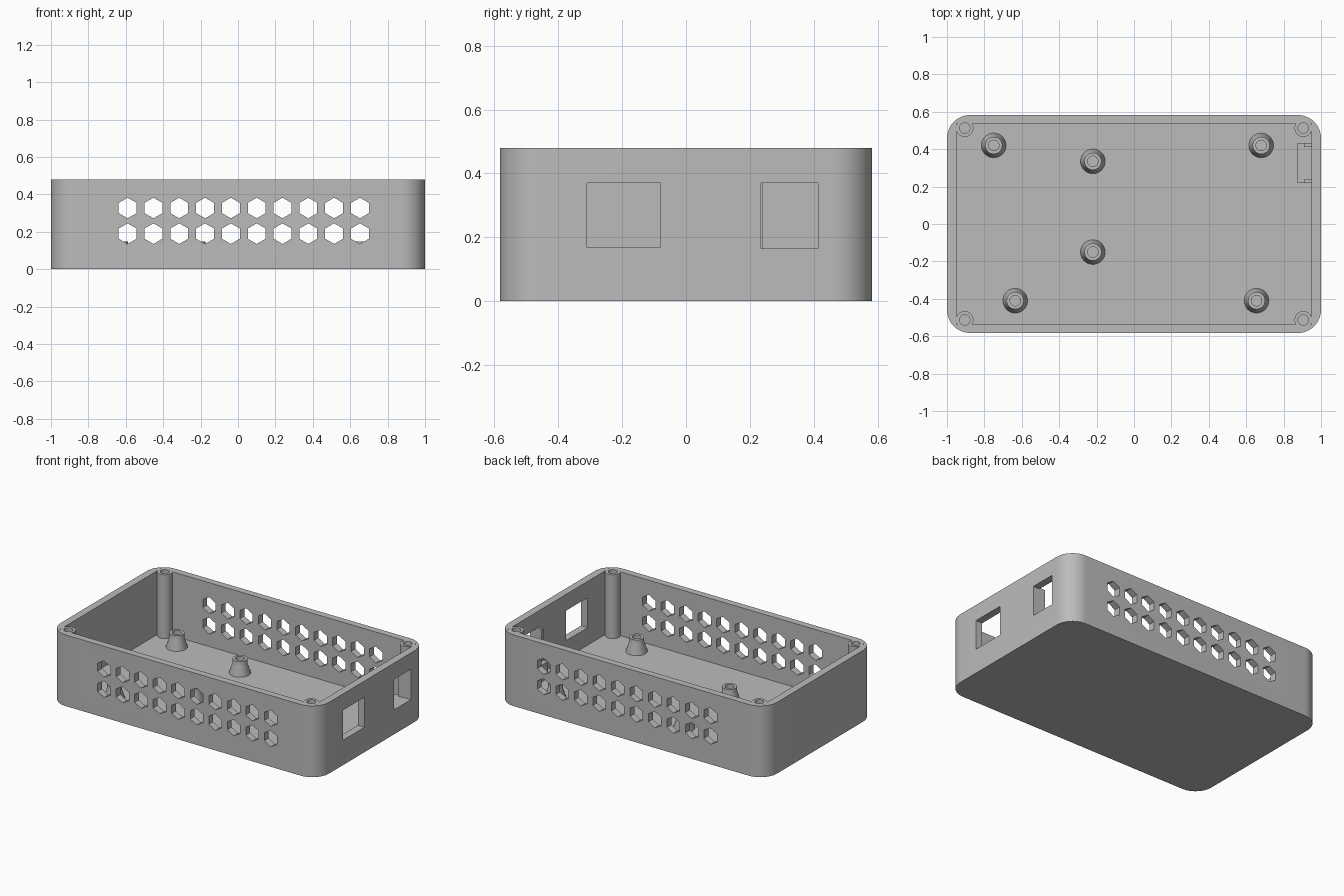
import bpy, bmesh, math
from mathutils import Matrix, Vector

cube = bpy.data.objects.get("Cube")
if cube:
    bpy.data.objects.remove(cube, do_unlink=True)

grey = bpy.data.materials.new("plain grey")
grey.use_nodes = True
grey.diffuse_color = (0.5, 0.5, 0.5, 1)
grey.node_tree.nodes["Principled BSDF"].inputs["Base Color"].default_value = (0.5, 0.5, 0.5, 1)

HX, HY, H = 1.0, 0.583, 0.48      # outer half sizes and height
IX, IY, FLOOR = 0.95, 0.537, 0.05  # cavity half sizes and floor
CORNERS = [(sx * 0.905, sy * 0.513) for sx in (-1, 1) for sy in (-1, 1)]


def finish(name, bm):
    bmesh.ops.recalc_face_normals(bm, faces=bm.faces)
    mesh = bpy.data.meshes.new(name)
    bm.to_mesh(mesh)
    bm.free()
    mesh.materials.append(grey)
    ob = bpy.data.objects.new(name, mesh)
    bpy.context.collection.objects.link(ob)
    return ob


def add_box(bm, lo, hi):
    lo, hi = Vector(lo), Vector(hi)
    m = Matrix.Translation((lo + hi) / 2) @ Matrix.Diagonal((*(hi - lo), 1))
    bmesh.ops.create_cube(bm, size=1, matrix=m)


def add_cylinder(bm, x, y, z0, z1, r, sides=32):
    bmesh.ops.create_cone(bm, cap_ends=True, segments=sides, radius1=r, radius2=r,
                          depth=z1 - z0, matrix=Matrix.Translation((x, y, (z0 + z1) / 2)))


def cut(target, cutter):
    mod = target.modifiers.new("cut", 'BOOLEAN')
    mod.operation, mod.solver, mod.object = 'DIFFERENCE', 'EXACT', cutter
    dg = bpy.context.evaluated_depsgraph_get()
    mesh = bpy.data.meshes.new_from_object(target.evaluated_get(dg))
    target.modifiers.clear()
    target.data = mesh
    bpy.data.objects.remove(cutter, do_unlink=True)


def smooth(ob):
    bpy.ops.object.select_all(action='DESELECT')
    ob.select_set(True)
    bpy.context.view_layer.objects.active = ob
    bpy.ops.object.shade_smooth_by_angle(angle=math.radians(30))


# Outer shell: rounded rectangle, extruded up
bm = bmesh.new()
R, STEPS = 0.125, 12
ring = []
for k, (sx, sy) in enumerate([(1, 1), (-1, 1), (-1, -1), (1, -1)]):
    for i in range(STEPS + 1):
        a = math.pi / 2 * (k + i / STEPS)
        ring.append(bm.verts.new((sx * (HX - R) + R * math.cos(a),
                                  sy * (HY - R) + R * math.sin(a), 0)))
base = bm.faces.new(ring)
top = bmesh.ops.extrude_face_region(bm, geom=[base], use_keep_orig=True)["geom"]
bmesh.ops.translate(bm, vec=(0, 0, H), verts=[v for v in top if isinstance(v, bmesh.types.BMVert)])
shell = finish("case_shell", bm)

# Cavity, leaving the corner screw posts standing
bm = bmesh.new()
add_box(bm, (-IX, -IY, FLOOR), (IX, IY, H + 0.1))
cavity = finish("cavity_cutter", bm)
bm = bmesh.new()
for x, y in CORNERS:
    add_cylinder(bm, x, y, 0, H + 0.2, 0.047)
    # Solid corner fill behind each post
    sx, sy = math.copysign(1, x), math.copysign(1, y)
post_cutter = finish("post_cutter", bm)
cut(cavity, post_cutter)
cut(shell, cavity)

# Screw holes in the posts
bm = bmesh.new()
for x, y in CORNERS:
    add_cylinder(bm, x, y, 0.2, H + 0.1, 0.028, 24)
cut(shell, finish("screw_hole_cutter", bm))

# Hexagonal vents through the front and back walls
bm = bmesh.new()
for row in (0.19, 0.327):
    for i in range(10):
        m = (Matrix.Translation((-0.59 + i * 0.138, 0, row))
             @ Matrix.Rotation(math.pi / 2, 4, 'X'))
        hexagon = bmesh.ops.create_cone(bm, cap_ends=True, segments=6, radius1=0.055,
                                        radius2=0.055, depth=2, matrix=Matrix())["verts"]
        # Points face up and down
        if max(abs(v.co.y) for v in hexagon) < 0.054:
            m = m @ Matrix.Rotation(math.pi / 6, 4, 'Z')
        bmesh.ops.transform(bm, matrix=m, verts=hexagon)
cut(shell, finish("vent_cutter", bm))

# Connector openings in the end wall
bm = bmesh.new()
add_box(bm, (0.93, -0.31, 0.168), (1.1, -0.08, 0.37))
add_box(bm, (0.93, 0.235, 0.165), (1.1, 0.413, 0.37))
cut(shell, finish("port_cutter", bm))
smooth(shell)

# Connector holder: ledge with two side clips
bm = bmesh.new()
add_box(bm, (0.875, 0.22, FLOOR - 0.01), (IX + 0.01, 0.432, 0.163))
holder = finish("connector_ledge", bm)
for name, y in (("front", 0.22), ("back", 0.413)):
    bm = bmesh.new()
    add_box(bm, (0.908, y, 0.15), (IX + 0.01, y + 0.019, 0.375))
    finish("connector_clip_" + name, bm)

# Board standoffs: lathed cones with a bore
PROFILE = [(0.066, 0.04), (0.066, 0.055), (0.046, 0.115), (0.046, 0.147),
           (0.028, 0.147), (0.028, 0.055)]
SPOTS = [(-0.75, 0.42), (0.68, 0.42), (-0.22, 0.335),
         (-0.22, -0.15), (-0.635, -0.41), (0.655, -0.41)]
for n, (x, y) in enumerate(SPOTS, 1):
    bm = bmesh.new()
    verts = [bm.verts.new((r, 0, z)) for r, z in PROFILE]
    edges = [bm.edges.new(p) for p in zip(verts, verts[1:])]
    bmesh.ops.spin(bm, geom=verts + edges, cent=(0, 0, 0), axis=(0, 0, 1),
                   angle=math.tau, steps=32, use_merge=False)
    bmesh.ops.remove_doubles(bm, verts=bm.verts, dist=0.0005)
    bmesh.ops.holes_fill(bm, edges=[e for e in bm.edges if e.is_boundary], sides=0)
    bmesh.ops.translate(bm, vec=(x, y, 0), verts=bm.verts)
    smooth(finish("standoff_%d" % n, bm))
